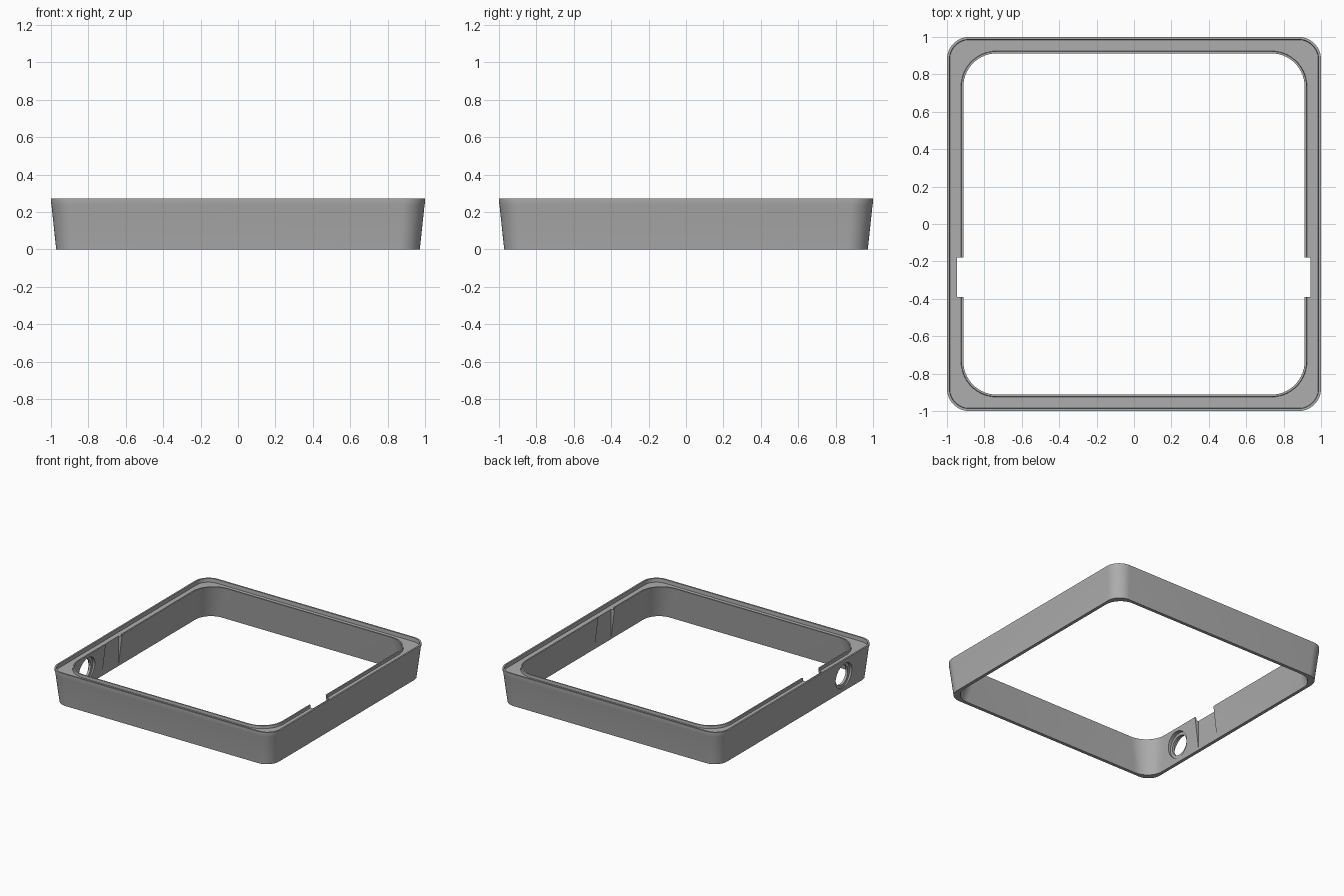
import bpy
import bmesh
import math
from mathutils import Matrix, Vector

cube = bpy.data.objects.get("Cube")
if cube:
    bpy.data.objects.remove(cube, do_unlink=True)

# Single grey material
grey = bpy.data.materials.new("mid grey")
grey.use_nodes = True
colour = (0.42, 0.42, 0.42, 1)
grey.diffuse_color = colour
grey.node_tree.nodes["Principled BSDF"].inputs["Base Color"].default_value = colour

CORNER_STEPS = 14


def rounded_square(half, radius, z):
    """Points of a rounded square, counter-clockwise."""
    points = []
    for corner in range(4):
        turn = Matrix.Rotation(corner * math.pi / 2, 3, 'Z')
        for step in range(CORNER_STEPS + 1):
            a = step / CORNER_STEPS * math.pi / 2
            c = half - radius
            points.append(turn @ Vector((c + radius * math.cos(a),
                                         c + radius * math.sin(a), z)))
    return points


def finish(bm, name):
    bmesh.ops.recalc_face_normals(bm, faces=bm.faces)
    mesh = bpy.data.meshes.new(name)
    bm.to_mesh(mesh)
    bm.free()
    mesh.materials.append(grey)
    obj = bpy.data.objects.new(name, mesh)
    bpy.context.collection.objects.link(obj)
    return obj


def box_cutter(name, low, high):
    bm = bmesh.new()
    low, high = Vector(low), Vector(high)
    bmesh.ops.create_cube(bm, size=1, matrix=Matrix.Translation((low + high) / 2)
                          @ Matrix.Diagonal((*(high - low), 1)))
    return finish(bm, name)


def bore_cutter(name, radius, x0, x1):
    bm = bmesh.new()
    place = Matrix.Translation(((x0 + x1) / 2, -0.61, 0.137))
    bmesh.ops.create_cone(bm, cap_ends=True, segments=48, radius1=radius,
                          radius2=radius, depth=x1 - x0,
                          matrix=place @ Matrix.Rotation(math.pi / 2, 4, 'Y'))
    return finish(bm, name)


# Wall section: half width, corner radius, height
section = [
    (0.972, 0.11, 0.0),      # bottom outer edge
    (0.997, 0.12, 0.235),    # top of the sloped wall
    (1.0, 0.12, 0.25),
    (1.0, 0.12, 0.273),      # outer lip
    (0.987, 0.107, 0.273),
    (0.985, 0.105, 0.243),   # recessed ledge
    (0.925, 0.19, 0.243),
    (0.923, 0.188, 0.265),   # inner lip
    (0.912, 0.177, 0.265),
    (0.946, 0.14, 0.0),      # bottom inner edge
]
bm = bmesh.new()
rings = [[bm.verts.new(p) for p in rounded_square(*s)] for s in section]
for k, ring in enumerate(rings):
    above = rings[(k + 1) % len(rings)]
    for i in range(len(ring)):
        j = (i + 1) % len(ring)
        bm.faces.new((ring[i], ring[j], above[j], above[i]))
frame = finish(bm, "frame")

# Notches in both side walls, and a stepped round port in one of them
cutters = [
    box_cutter("left_notch_cutter", (0.87, -0.39, -0.1), (0.945, -0.18, 0.4)),
    box_cutter("right_notch_cutter", (-0.945, -0.39, -0.1), (-0.87, -0.18, 0.4)),
    bore_cutter("port_inner_cutter", 0.103, -0.947, -0.85),
    bore_cutter("port_outer_cutter", 0.103, -1.1, -0.966),
    bore_cutter("port_through_cutter", 0.08, -1.15, -0.8),
]
for cutter in cutters:
    cutter.hide_render = True
    mod = frame.modifiers.new(cutter.name, 'BOOLEAN')
    mod.operation = 'DIFFERENCE'
    mod.solver = 'EXACT'
    mod.object = cutter

# Bake the cuts and drop the cutters
bpy.context.view_layer.update()
graph = bpy.context.evaluated_depsgraph_get()
baked = bpy.data.meshes.new_from_object(frame.evaluated_get(graph))
frame.modifiers.clear()
frame.data = baked
for cutter in cutters:
    bpy.data.objects.remove(cutter, do_unlink=True)

bpy.ops.object.select_all(action='DESELECT')
frame.select_set(True)
bpy.context.view_layer.objects.active = frame
bpy.ops.object.shade_smooth_by_angle(angle=math.radians(30))
